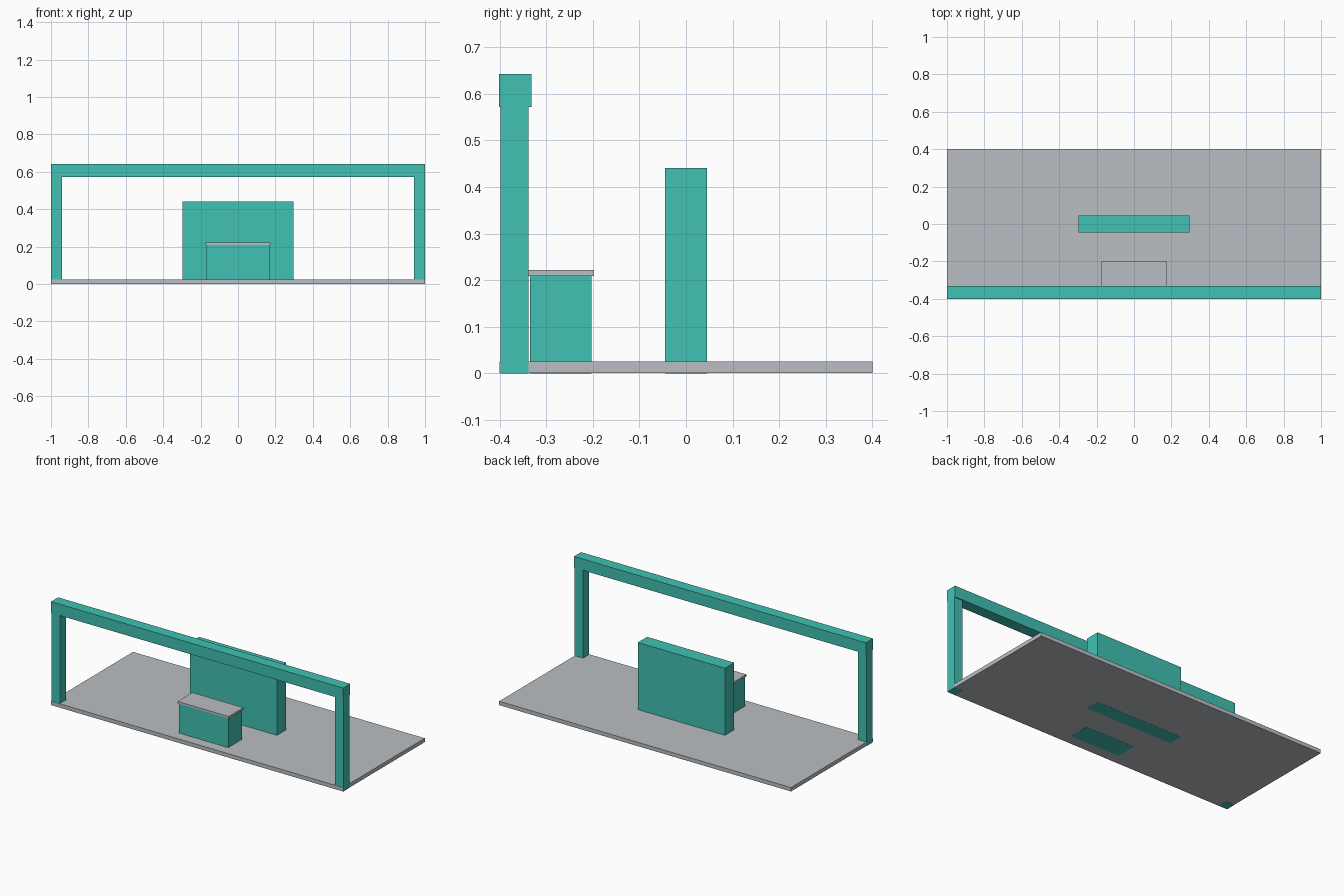
import bpy

if "Cube" in bpy.data.objects:
    bpy.data.objects.remove(bpy.data.objects["Cube"])


def material(name, rgb):
    m = bpy.data.materials.new(name)
    m.diffuse_color = (*rgb, 1.0)
    m.use_nodes = True
    m.node_tree.nodes["Principled BSDF"].inputs["Base Color"].default_value = m.diffuse_color
    return m


TEAL = material("teal", (0.052, 0.535, 0.45))
GREY = material("light grey", (0.491, 0.521, 0.546))


def box(name, x, y, z, mat):
    """Box from (min, max) ranges along each axis."""
    bpy.ops.mesh.primitive_cube_add(
        size=1, location=[(a + b) / 2 for a, b in (x, y, z)])
    ob = bpy.context.object
    ob.name = name
    ob.scale = [b - a for a, b in (x, y, z)]
    bpy.ops.object.transform_apply(location=False, rotation=False, scale=True)
    ob.data.materials.append(mat)
    return ob


# Floor slab, a hair inside the posts so their faces stay visible
box("platform", (-0.9992, 0.9992), (-0.40, 0.40), (0.0008, 0.025), GREY)

# Entrance frame: two posts carrying a slightly wider beam
box("left_post", (-1.0, -0.942), (-0.398, -0.338), (0.0, 0.575), TEAL)
box("right_post", (0.942, 1.0), (-0.398, -0.338), (0.0, 0.575), TEAL)
box("top_beam", (-1.0, 1.0), (-0.401, -0.332), (0.572, 0.642), TEAL)

# Back wall in the middle of the floor
box("display_wall", (-0.298, 0.298), (-0.045, 0.045), (0.0, 0.441), TEAL)

# Counter with an overhanging top
box("counter_body", (-0.168, 0.168), (-0.335, -0.203), (0.0, 0.21), TEAL)
box("counter_top", (-0.175, 0.175), (-0.341, -0.197), (0.209, 0.222), GREY)
